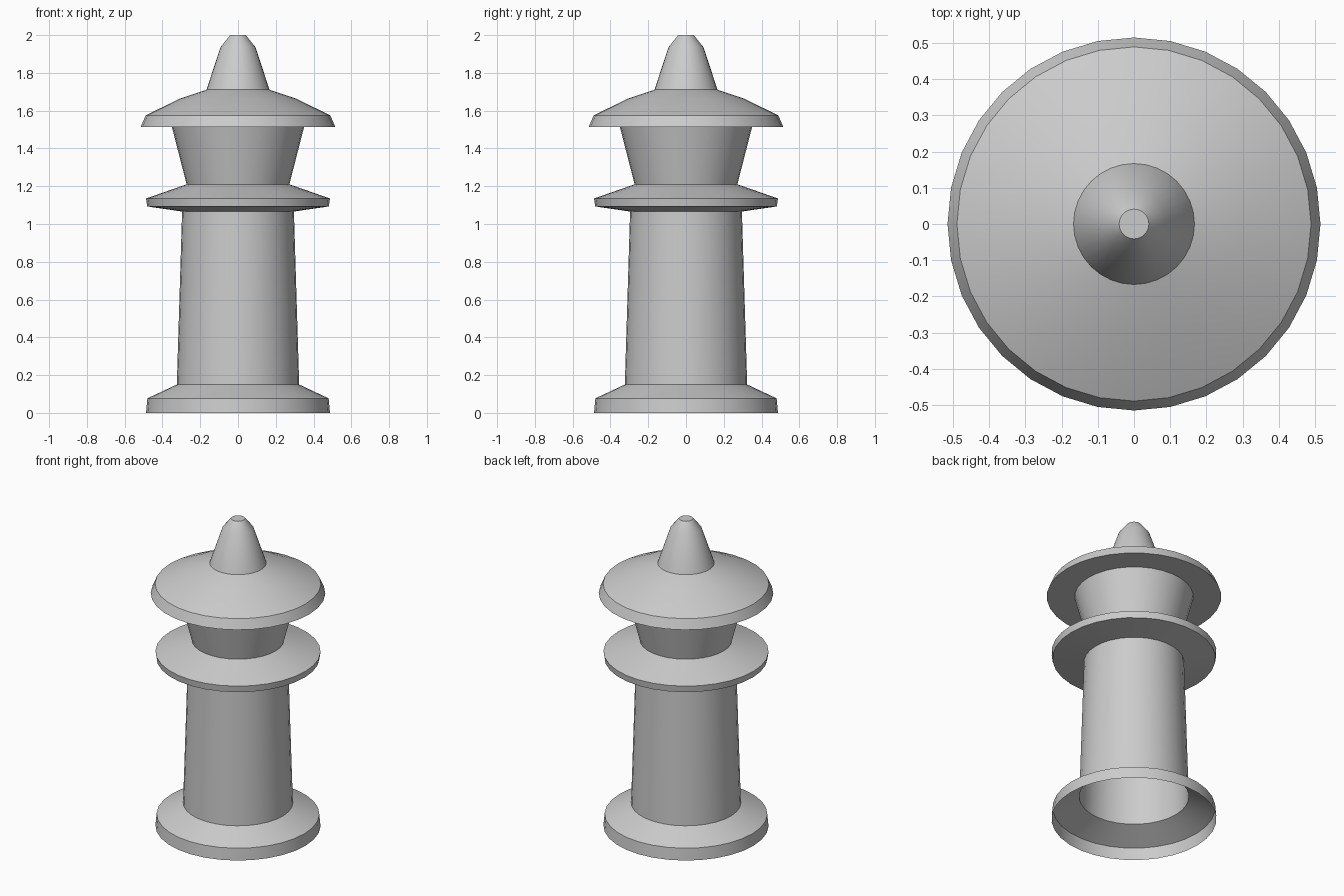
import bpy, bmesh, math
from math import pi, cos, sin

if "Cube" in bpy.data.objects:
    bpy.data.objects.remove(bpy.data.objects["Cube"])

SIDES = 32


def lathe(name, profile, cap=False):
    """Spin (radius, height) points around z as an open shell; optionally close the top."""
    bm = bmesh.new()
    rings = [[bm.verts.new((r * cos(2 * pi * i / SIDES), r * sin(2 * pi * i / SIDES), z))
              for i in range(SIDES)] for r, z in profile]
    for low, high in zip(rings, rings[1:]):
        for i in range(SIDES):
            j = (i + 1) % SIDES
            bm.faces.new((low[i], low[j], high[j], high[i]))
    if cap:
        bm.faces.new(rings[-1])
    mesh = bpy.data.meshes.new(name)
    bm.to_mesh(mesh)
    bm.free()
    obj = bpy.data.objects.new(name, mesh)
    bpy.context.collection.objects.link(obj)
    bpy.ops.object.select_all(action='DESELECT')
    obj.select_set(True)
    bpy.context.view_layer.objects.active = obj
    bpy.ops.object.shade_smooth_by_angle(angle=math.radians(30))
    return obj


# Flared foot, open underneath
lathe("base", [(0.487, 0), (0.48, 0.077), (0.324, 0.15)])
# Tapering hollow shaft
lathe("tower_shaft", [(0.324, 0.15), (0.296, 1.066)])
# Walkway ring with sloped top
lathe("gallery", [(0.296, 1.066), (0.481, 1.093), (0.487, 1.135), (0.272, 1.21)])
# Outward-leaning room under the roof
lathe("lantern_room", [(0.272, 1.21), (0.35, 1.514)])
# Overhanging roof with flat underside
lathe("roof", [(0.35, 1.514), (0.515, 1.514), (0.489, 1.575), (0.307, 1.664), (0.167, 1.711)])
# Blunt spire
lathe("finial", [(0.167, 1.711), (0.092, 1.937), (0.041, 2.0)], cap=True)
